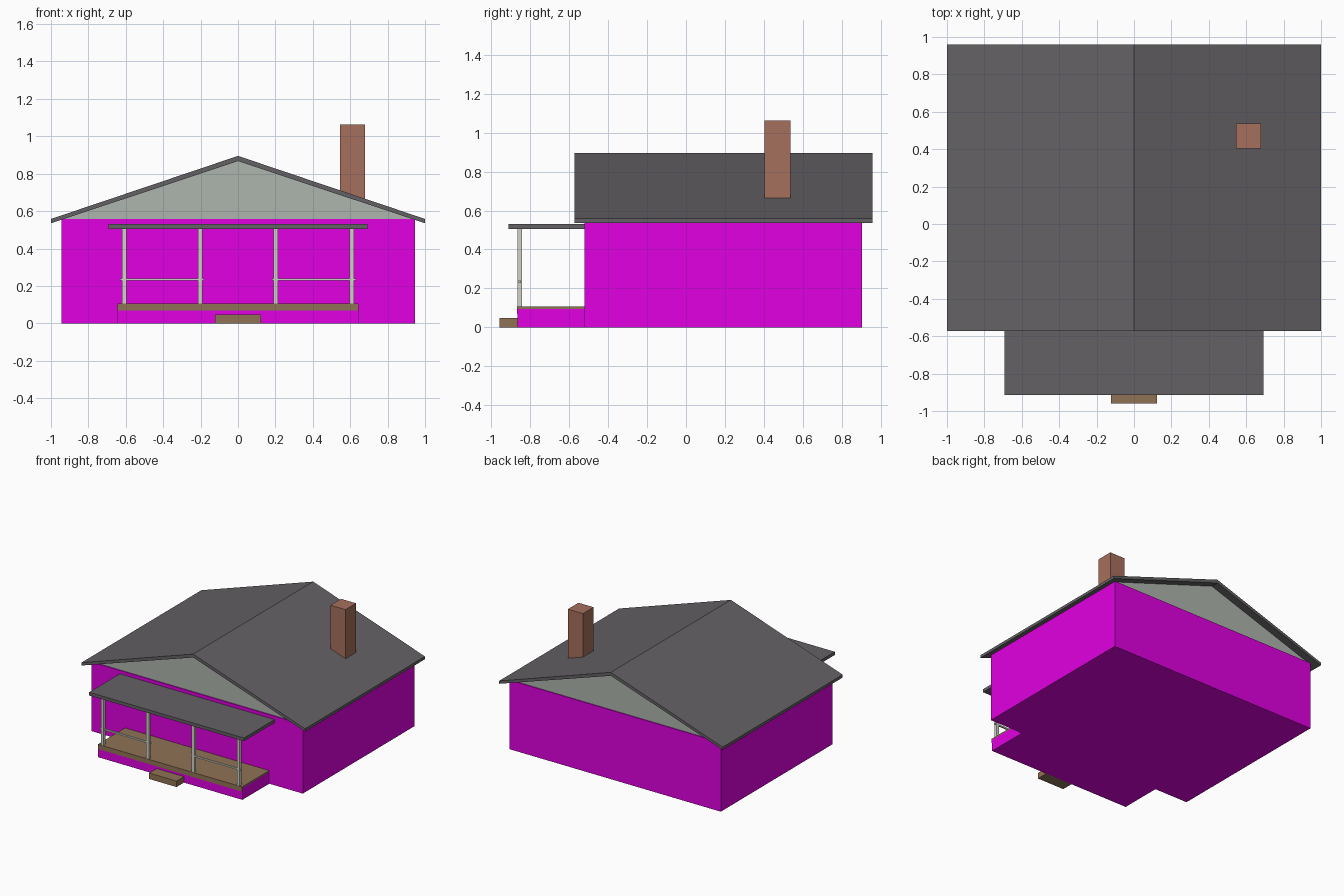
import bpy

if "Cube" in bpy.data.objects:
    bpy.data.objects.remove(bpy.data.objects["Cube"])

MATS = {}


def paint(obj, name, rgb):
    if name not in MATS:
        MATS[name] = bpy.data.materials.new(name)
        MATS[name].diffuse_color = (*rgb, 1)
    obj.data.materials.append(MATS[name])


WALL = ("wall_magenta", (0.75, 0.0, 0.75))
ROOF = ("roof_grey", (0.13, 0.12, 0.13))
GABLE = ("gable_sage", (0.42, 0.46, 0.42))
WOOD = ("deck_wood", (0.28, 0.17, 0.09))
BRICK = ("brick", (0.38, 0.16, 0.11))
TRIM = ("trim_cream", (0.65, 0.65, 0.58))


def prism(name, profile, y0, y1, mat):
    """Extrude an x-z outline (counter-clockwise from the front) along y."""
    n = len(profile)
    verts = [(x, y, z) for y in (y0, y1) for x, z in profile]
    faces = [tuple(range(n)), tuple(reversed(range(n, 2 * n)))]
    faces += [(i, i + n, (i + 1) % n + n, (i + 1) % n) for i in range(n)]
    mesh = bpy.data.meshes.new(name)
    mesh.from_pydata(verts, [], faces)
    obj = bpy.data.objects.new(name, mesh)
    bpy.context.collection.objects.link(obj)
    paint(obj, *mat)
    return obj


def box(name, x0, x1, y0, y1, z0, z1, mat):
    return prism(name, [(x0, z0), (x1, z0), (x1, z1), (x0, z1)], y0, y1, mat)


# House body: foundation and walls
box("foundation", -0.945, 0.945, -0.522, 0.905, 0, 0.09, WALL)
box("walls", -0.945, 0.945, -0.522, 0.905, 0.09, 0.558, WALL)

# Gable ends, slightly recessed from the walls
gable = [(-0.94, 0.558), (0.94, 0.558), (0, 0.868)]
prism("front_gable", gable, -0.514, -0.49, GABLE)
prism("back_gable", gable, 0.873, 0.897, GABLE)

# Main roof with overhang, and chimney
prism("main_roof", [(-1, 0.535), (0, 0.867), (1, 0.535),
                    (1, 0.558), (0, 0.895), (-1, 0.558)], -0.573, 0.96, ROOF)
box("chimney", 0.545, 0.68, 0.403, 0.538, 0.6, 1.063, BRICK)

# Porch base, deck, front edge board and step
box("porch_base", -0.645, 0.645, -0.865, -0.522, 0, 0.095, WALL)
box("porch_deck", -0.645, 0.645, -0.865, -0.522, 0.095, 0.106, WOOD)
box("deck_edge", -0.645, 0.645, -0.869, -0.865, 0.068, 0.106, WOOD)
box("front_step", -0.122, 0.122, -0.96, -0.865, 0, 0.048, WOOD)

# Porch roof and posts
box("porch_roof", -0.692, 0.692, -0.913, -0.522, 0.505, 0.531, ROOF)
for i, x in enumerate((-0.609, -0.203, 0.203, 0.609)):
    box(f"porch_post_{i + 1}", x - 0.012, x + 0.012, -0.866, -0.842,
        0.106, 0.505, TRIM)

# Railings on both sides of the entrance
for side, x in (("left", -0.406), ("right", 0.406)):
    box(f"{side}_railing", x - 0.225, x + 0.225, -0.86, -0.848,
        0.228, 0.24, TRIM)

for m in bpy.data.materials:
    if m.users and not m.is_grease_pencil:
        m.use_nodes = True
        m.node_tree.nodes["Principled BSDF"].inputs["Base Color"].default_value = m.diffuse_color
